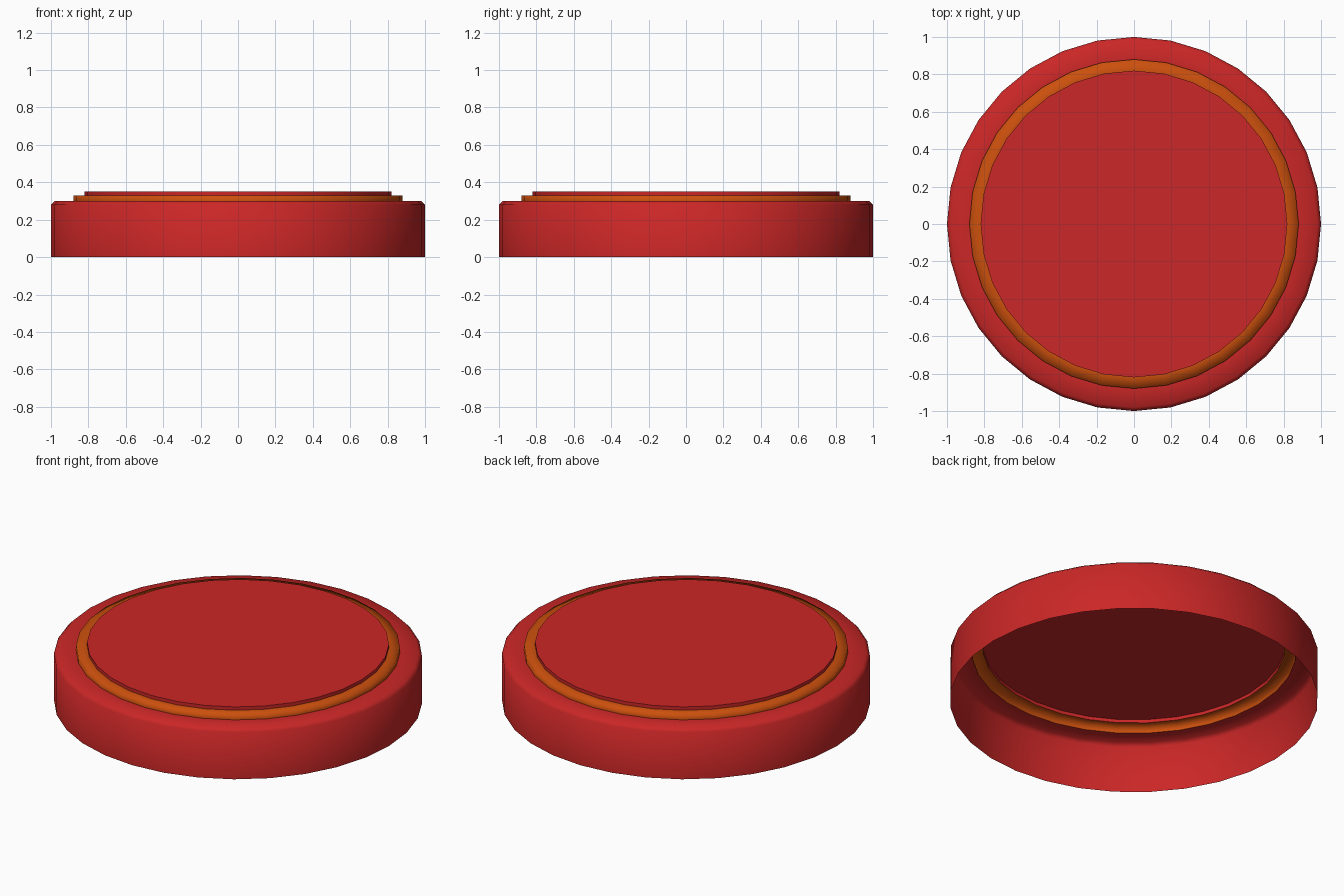
import bpy
import bmesh
from math import cos, sin, tau, radians

SIDES = 32

cube = bpy.data.objects.get("Cube")
if cube:
    bpy.data.objects.remove(cube, do_unlink=True)


def material(name, colour):
    mat = bpy.data.materials.new(name)
    mat.use_nodes = True
    mat.diffuse_color = colour
    mat.node_tree.nodes["Principled BSDF"].inputs["Base Color"].default_value = colour
    return mat


def turned_shell(name, profile, mat, angle, capped=False):
    """Spin (radius, height) points into an open shell, optionally closing the top."""
    bm = bmesh.new()
    rings = [[bm.verts.new((r * cos(tau * i / SIDES), r * sin(tau * i / SIDES), z))
              for i in range(SIDES)] for r, z in profile]
    for low, high in zip(rings, rings[1:]):
        for i in range(SIDES):
            j = (i + 1) % SIDES
            bm.faces.new((low[i], low[j], high[j], high[i]))
    if capped:
        bm.faces.new(rings[-1])
    mesh = bpy.data.meshes.new(name)
    bm.to_mesh(mesh)
    bm.free()
    mesh.materials.append(mat)
    obj = bpy.data.objects.new(name, mesh)
    bpy.context.collection.objects.link(obj)
    bpy.ops.object.select_all(action="DESELECT")
    obj.select_set(True)
    bpy.context.view_layer.objects.active = obj
    bpy.ops.object.shade_smooth_by_angle(angle=radians(angle))
    return obj


red = material("lid red", (0.60, 0.02, 0.02, 1))
orange = material("band orange", (0.60, 0.08, 0.004, 1))

# Outer wall with its softened shoulder, open underneath
turned_shell("lid_wall", [(1, 0), (1, 0.28), (0.98, 0.30), (0.88, 0.30)], red, 60)

# Raised step around the top
turned_shell("orange_band", [(0.88, 0.30), (0.88, 0.33), (0.82, 0.33)], orange, 100)

# Raised flat disc closing the lid
turned_shell("top_disc", [(0.82, 0.33), (0.82, 0.35)], red, 30, capped=True)
